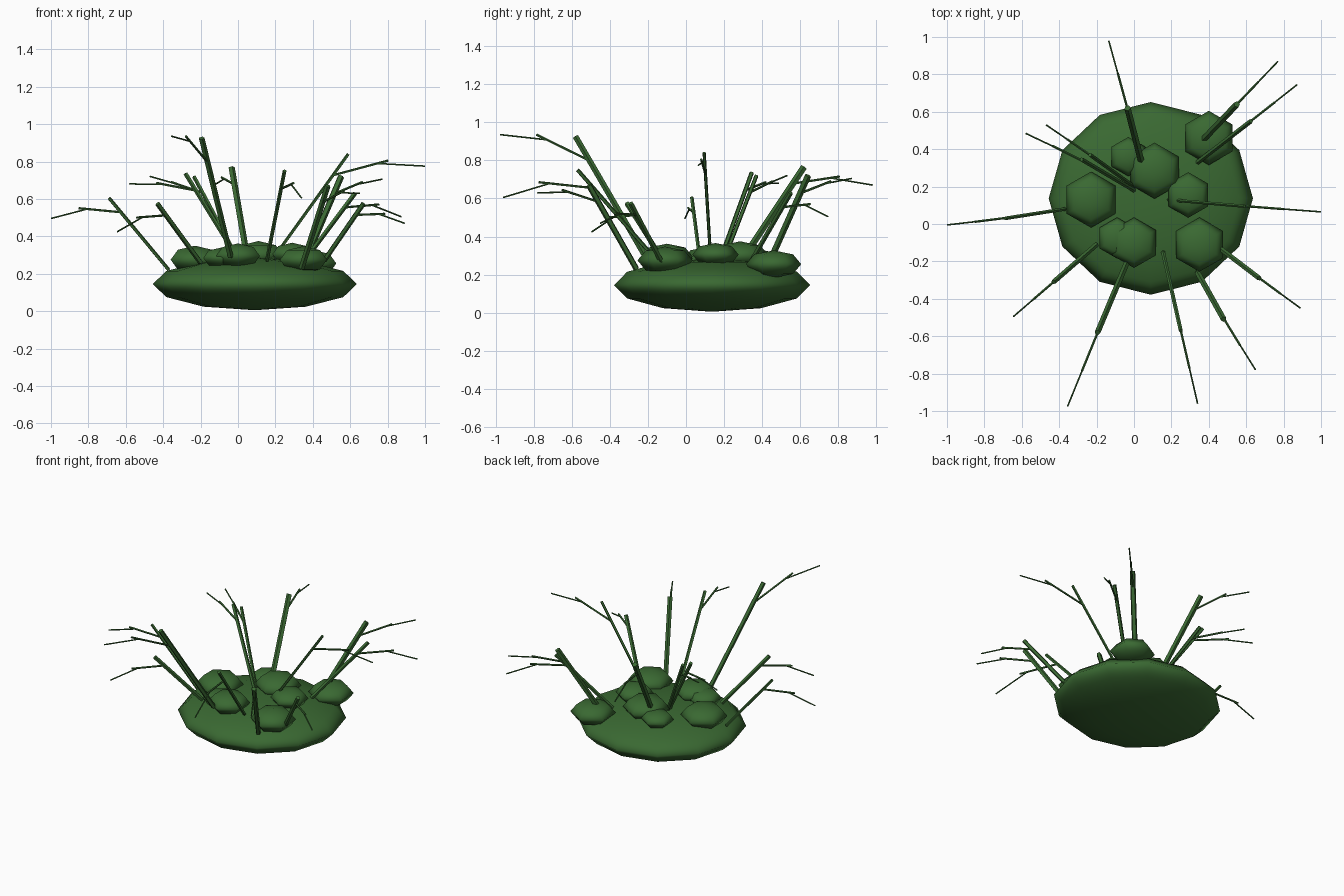
import bpy
import math
from mathutils import Vector


def material(name, rgb):
    m = bpy.data.materials.new(name)
    m.diffuse_color = (*rgb, 1)
    return m


green = material("moss green", (0.042, 0.141, 0.032))


def finish(name, smooth):
    o = bpy.context.object
    o.name = name
    o.data.materials.append(green)
    if smooth:
        bpy.ops.object.shade_smooth()
    return o


def blob(name, centre, size, segments, rings):
    # squashed low-poly ball
    bpy.ops.mesh.primitive_uv_sphere_add(segments=segments, ring_count=rings, radius=1, location=centre)
    bpy.context.object.scale = size
    return finish(name, True)


def rod(name, a, b, radius, sides=5):
    # straight prism between two points
    a, b = Vector(a), Vector(b)
    d = b - a
    bpy.ops.mesh.primitive_cylinder_add(vertices=sides, radius=radius, depth=d.length, location=(a + b) / 2)
    bpy.context.object.rotation_euler = d.to_track_quat('Z', 'Y').to_euler()
    return finish(name, False)


# Wide flattened base cushion
blob("base_cushion", (0.09, 0.137, 0.145), (0.546, 0.515, 0.14), 12, 6)

# Small clumps on top: x, y, z, radius
clumps = [
    (0.11, 0.285, 0.30, 0.15), (-0.23, 0.13, 0.275, 0.15),
    (0.40, 0.46, 0.255, 0.145), (0.35, -0.11, 0.275, 0.145),
    (0.0, -0.10, 0.295, 0.135), (-0.09, -0.075, 0.285, 0.11),
    (0.29, 0.155, 0.305, 0.122), (-0.03, 0.36, 0.285, 0.105),
]
for i, (x, y, z, r) in enumerate(clumps):
    blob(f"clump_{i + 1}", (x, y, z), (r, r, r * 0.5), 6, 4)

# Stalks: foot, stem end, branch end height, tip, stem radius
stalks = [
    ((0.04, 0.33, 0.33), (-0.035, 0.62, 0.765), 0.715, (-0.135, 0.98, 0.67), 0.018),
    ((0.35, 0.43, 0.25), (0.55, 0.64, 0.72), 0.69, (0.77, 0.87, 0.705), 0.018),
    ((0.34, 0.33, 0.25), (0.625, 0.55, 0.63), 0.57, (0.872, 0.745, 0.505), 0.013),
    ((0.18, 0.13, 0.27), (0.59, 0.095, 0.84), 0.805, (1.0, 0.065, 0.775), 0.009),
    ((0.46, -0.13, 0.27), (0.67, -0.29, 0.575), 0.52, (0.89, -0.45, 0.47), 0.014),
    ((0.34, -0.26, 0.23), (0.48, -0.51, 0.67), 0.645, (0.65, -0.78, 0.63), 0.016),
    ((0.155, -0.15, 0.27), (0.25, -0.57, 0.75), 0.685, (0.34, -0.96, 0.605), 0.011),
    ((-0.04, -0.21, 0.29), (-0.195, -0.58, 0.925), 0.935, (-0.355, -0.975, 0.935), 0.016),
    ((-0.20, -0.11, 0.26), (-0.43, -0.31, 0.575), 0.50, (-0.645, -0.495, 0.425), 0.014),
    ((-0.37, 0.08, 0.22), (-0.69, 0.03, 0.605), 0.55, (-1.0, -0.005, 0.495), 0.010),
    ((0.0, 0.18, 0.28), (-0.28, 0.345, 0.735), 0.685, (-0.58, 0.485, 0.68), 0.012),
    ((0.0, 0.20, 0.28), (-0.235, 0.37, 0.72), 0.69, (-0.47, 0.53, 0.72), 0.011),
]
for i, (foot, top, bend_z, tip, r) in enumerate(stalks, 1):
    foot, top, tip = Vector(foot), Vector(top), Vector(tip)
    fork = foot.lerp(top, 0.8)
    bend = top.lerp(tip, 0.52)
    bend.z = bend_z
    rod(f"stem_{i}", foot, top, r)
    rod(f"branch_{i}", fork, bend, 0.0065)
    rod(f"twig_{i}", fork.lerp(bend, 0.8), tip, 0.0045)
